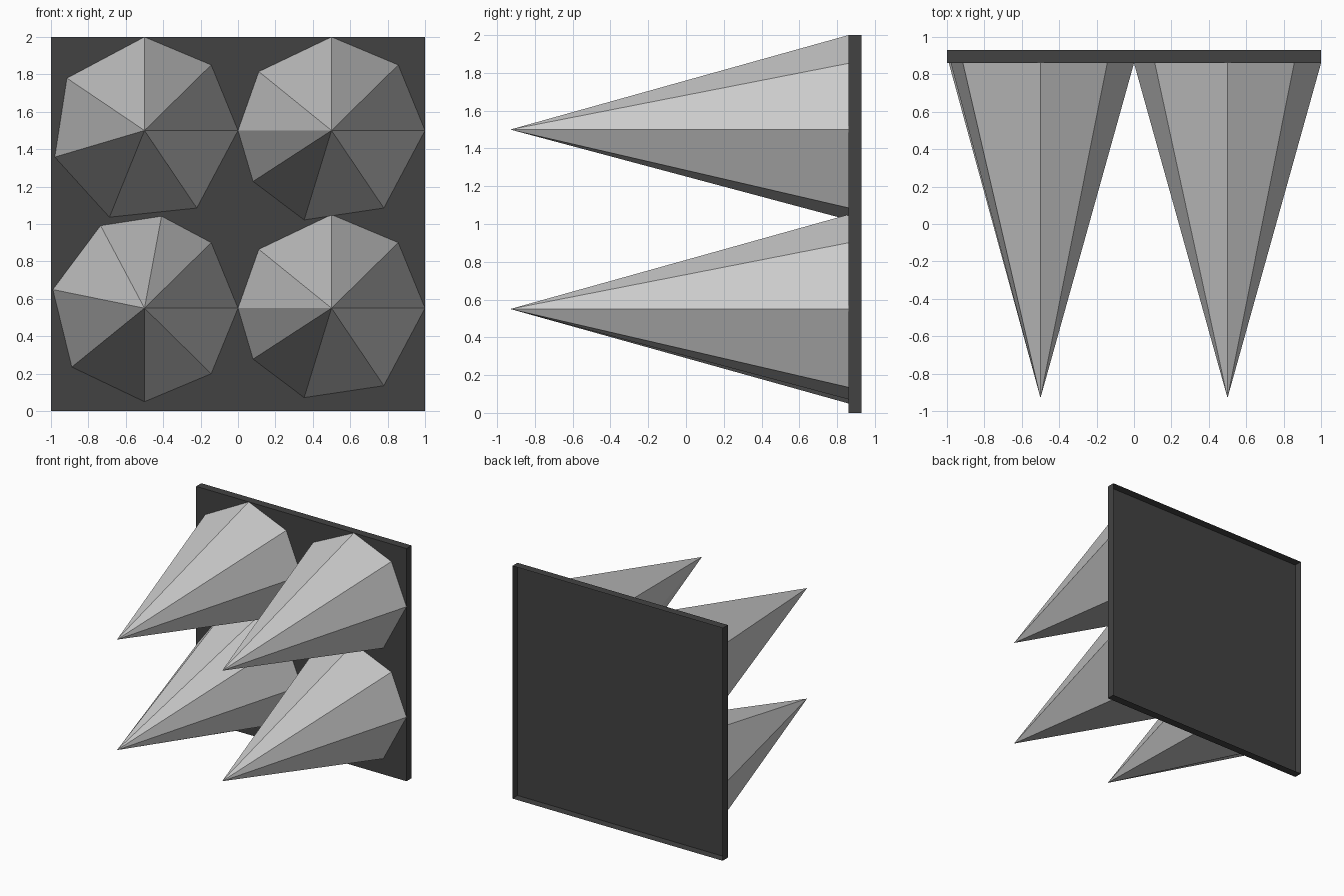
import bpy, bmesh
from math import radians, cos, sin

if "Cube" in bpy.data.objects:
    bpy.data.objects.remove(bpy.data.objects["Cube"])

BACK, FRONT, TIP, RADIUS = 0.93, 0.86, -0.93, 0.5


def add_object(name, bm):
    mesh = bpy.data.meshes.new(name)
    bm.to_mesh(mesh)
    bm.free()
    obj = bpy.data.objects.new(name, mesh)
    bpy.context.collection.objects.link(obj)
    return obj


def add_spike(name, x, z, angles):
    """Flat-sided open cone pointing to -y; base corners sit on a circle."""
    bm = bmesh.new()
    tip = bm.verts.new((x, TIP, z))
    ring = [bm.verts.new((x + RADIUS * cos(radians(a)), FRONT,
                          z + RADIUS * sin(radians(a)))) for a in angles]
    for a, b in zip(ring, ring[1:] + ring[:1]):
        bm.faces.new((tip, a, b))
    # outward: away from the spike's axis
    bm.normal_update()
    for f in bm.faces:
        c = f.calc_center_median()
        if f.normal.x * (c.x - x) + f.normal.z * (c.z - z) < 0:
            f.normal_flip()
    add_object(name, bm)


# Dark backing plate: a shallow tray, open at the back
bm = bmesh.new()
bmesh.ops.create_cube(bm, size=1)
bmesh.ops.scale(bm, vec=(2, BACK - FRONT, 2), verts=bm.verts)
bmesh.ops.translate(bm, vec=(0, (BACK + FRONT) / 2, 1), verts=bm.verts)
bm.normal_update()
bmesh.ops.delete(bm, geom=[f for f in bm.faces if f.normal.y > 0.9],
                 context='FACES_ONLY')
plate = add_object("backing_plate", bm)
dark = bpy.data.materials.new("dark_grey")
dark.diffuse_color = (0.055, 0.055, 0.055, 1)
dark.use_nodes = True
dark.node_tree.nodes["Principled BSDF"].inputs["Base Color"].default_value = dark.diffuse_color
plate.data.materials.append(dark)

# Four spikes with slightly uneven facets; the right pair share a profile
right_facets = (0, 44.5, 90, 141, 180, 213, 253, 304)
add_spike("upper_right_spike", 0.5, 1.5, right_facets)
add_spike("lower_right_spike", 0.5, 0.55, right_facets)
add_spike("upper_left_spike", -0.5, 1.5, (0, 44.5, 90, 146, 196.5, 248, 304))
add_spike("lower_left_spike", -0.5, 0.55,
          (0, 44.5, 79.5, 118, 168.5, 219, 270, 315.5))
